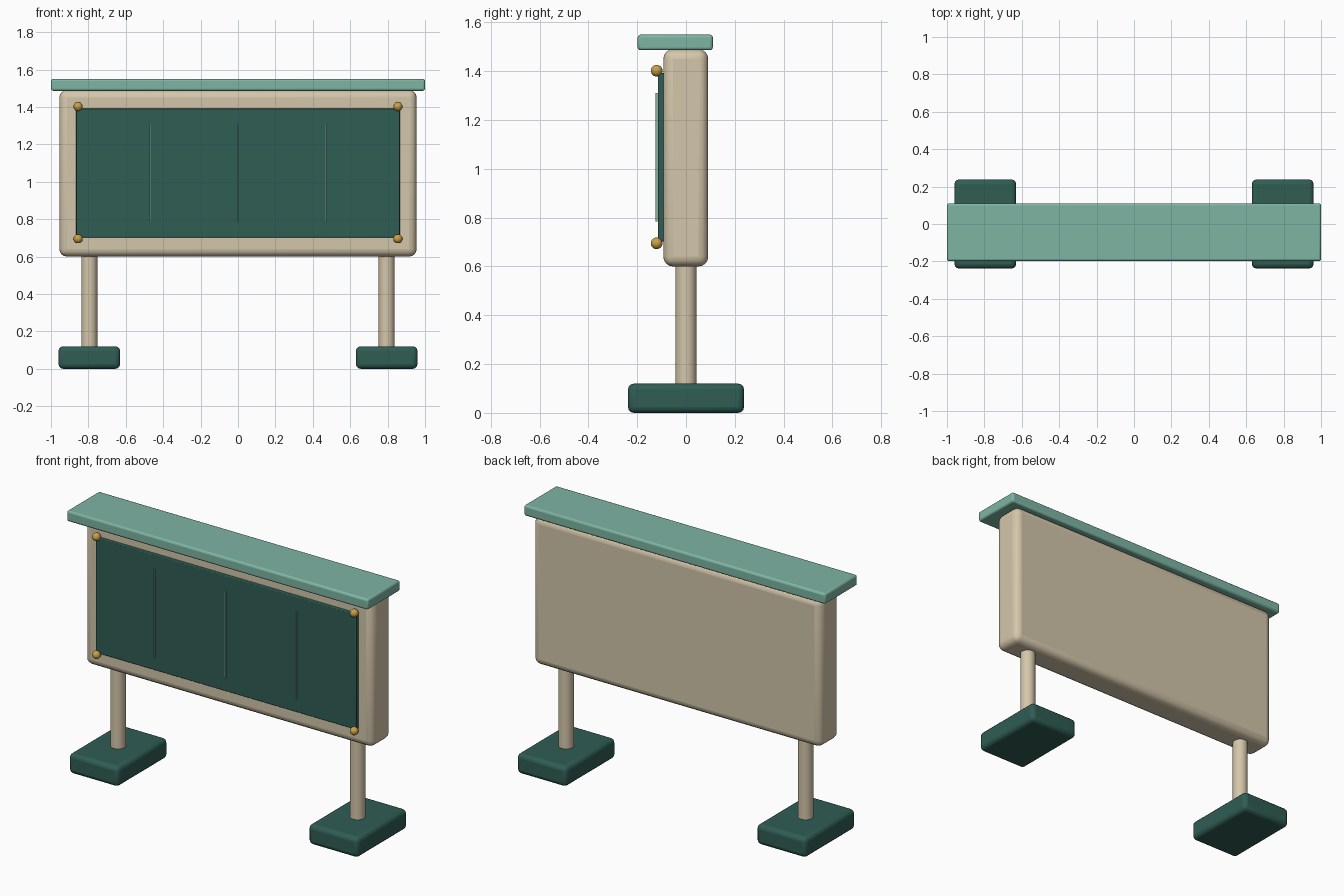
import bpy

if "Cube" in bpy.data.objects:
    bpy.data.objects.remove(bpy.data.objects["Cube"])

def material(name, srgb):
    m = bpy.data.materials.new(name)
    lin = [((c / 255 + 0.055) / 1.055) ** 2.4 for c in srgb]
    m.diffuse_color = (*lin, 1)
    m.use_nodes = True
    m.node_tree.nodes["Principled BSDF"].inputs["Base Color"].default_value = m.diffuse_color
    return m

CREAM = material("cream", (212, 198, 170))
TEAL = material("dark_teal", (47, 93, 84))
MINT = material("mint", (126, 181, 164))
GOLD = material("gold", (201, 160, 72))

def finish(name, mat):
    o = bpy.context.object
    o.name = name
    o.data.materials.append(mat)
    bpy.ops.object.shade_smooth_by_angle(angle=0.6)
    return o

def box(name, x, y, z, mat, bevel=0.0, segments=3):
    """Box from (min, max) ranges with rounded edges."""
    bpy.ops.mesh.primitive_cube_add(size=1, location=[sum(r) / 2 for r in (x, y, z)])
    bpy.context.object.scale = [r[1] - r[0] for r in (x, y, z)]
    bpy.ops.object.transform_apply(location=False, rotation=False, scale=True)
    o = finish(name, mat)
    if bevel:
        b = o.modifiers.new("bevel", 'BEVEL')
        b.width, b.segments = bevel, segments
    return o

# Cabinet, roof cap and display board
box("cabinet", (-0.955, 0.955), (-0.093, 0.091), (0.6, 1.49), CREAM, 0.04, 4)
box("roof_cap", (-1, 1), (-0.198, 0.11), (1.486, 1.55), MINT, 0.012)
box("display_board", (-0.865, 0.865), (-0.115, -0.085), (0.702, 1.392), TEAL, 0.004, 2)

# Thin divider strips on the board
for i, x in enumerate((-0.47, 0, 0.47)):
    box(f"divider_{i + 1}", (x - 0.004, x + 0.004), (-0.126, -0.117), (0.785, 1.31), MINT)

for side, s in (("left", -1), ("right", 1)):
    # Foot and post
    cx = 0.795 * s
    box(f"{side}_foot", (cx - 0.165, cx + 0.165), (-0.238, 0.238), (0, 0.12), TEAL, 0.025)
    bpy.ops.mesh.primitive_cylinder_add(vertices=32, radius=0.043, depth=0.56, location=(cx, 0, 0.36))
    finish(f"{side}_post", CREAM)
    # Corner studs
    for level, z in (("lower", 0.695), ("upper", 1.402)):
        bpy.ops.mesh.primitive_uv_sphere_add(segments=24, ring_count=14, radius=0.024,
                                             location=(0.855 * s, -0.12, z))
        finish(f"{side}_{level}_stud", GOLD)
